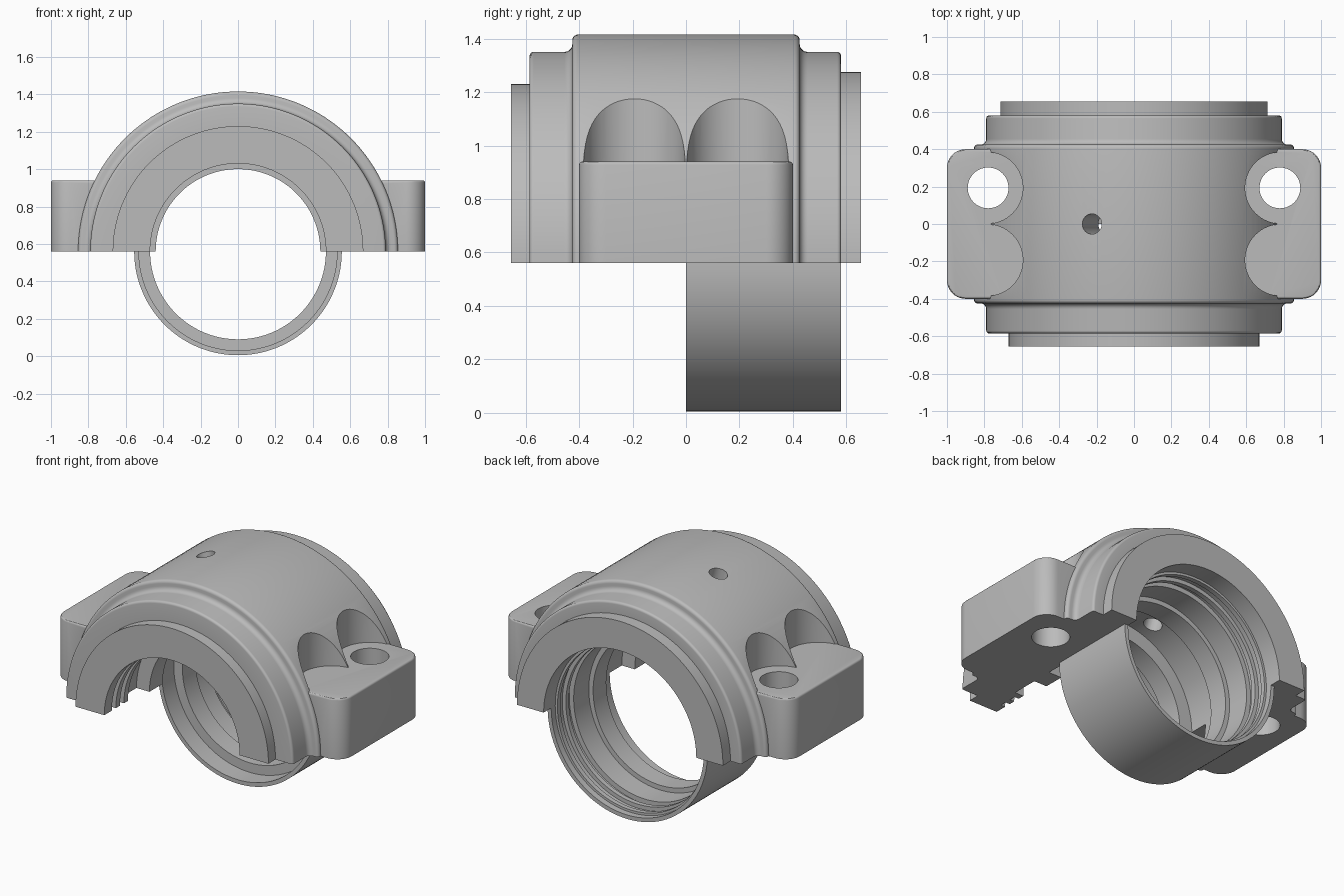
import bpy, bmesh, math
from mathutils import Vector, Matrix

old = bpy.data.objects.get("Cube")
if old:
    bpy.data.objects.remove(old, do_unlink=True)

AXIS_Z = 0.56          # height of the bore axis and of the parting plane
LUG_TOP = 0.94

metal = bpy.data.materials.new("plain grey metal")
metal.use_nodes = True
GREY = (0.5, 0.5, 0.5, 1.0)
metal.diffuse_color = GREY
metal.node_tree.nodes["Principled BSDF"].inputs["Base Color"].default_value = GREY


def finish(bm, name):
    bmesh.ops.recalc_face_normals(bm, faces=bm.faces[:])
    mesh = bpy.data.meshes.new(name)
    bm.to_mesh(mesh)
    bm.free()
    mesh.materials.append(metal)
    ob = bpy.data.objects.new(name, mesh)
    bpy.context.collection.objects.link(ob)
    return ob


def rounded(points, steps=5):
    """Profile points (y, radius[, fillet]) with the fillets turned into arcs."""
    out = []
    for i, p in enumerate(points):
        v = Vector(p[:2])
        if len(p) == 2:
            out.append(v)
            continue
        a = (Vector(points[i - 1][:2]) - v).normalized()
        b = (Vector(points[(i + 1) % len(points)][:2]) - v).normalized()
        f = p[2]
        centre = v + (a + b) * f      # corners are all square
        for k in range(steps + 1):
            t = math.pi / 2 * k / steps
            out.append(centre - b * f * math.cos(t) - a * f * math.sin(t))
    return out


def half_revolve(name, profile, start, segments=72):
    """Sweep a closed (y, radius) profile half a turn about the bore axis."""
    bm = bmesh.new()
    rings = []
    for s in range(segments + 1):
        t = start + math.pi * s / segments
        rings.append([bm.verts.new((r * math.cos(t), y, AXIS_Z + r * math.sin(t)))
                      for y, r in profile])
    n = len(profile)
    for a, b in zip(rings, rings[1:]):
        for i in range(n):
            j = (i + 1) % n
            bm.faces.new((a[i], a[j], b[j], b[i]))
    bm.faces.new(rings[0])
    bm.faces.new(rings[-1])
    return finish(bm, name)


def cylinder(name, centre, radius, depth, direction=(0, 0, 1), segments=64):
    bm = bmesh.new()
    turn = Vector((0, 0, 1)).rotation_difference(Vector(direction)).to_matrix().to_4x4()
    bmesh.ops.create_cone(bm, cap_ends=True, segments=segments, radius1=radius,
                          radius2=radius, depth=depth,
                          matrix=Matrix.Translation(centre) @ turn)
    return finish(bm, name)


def combine(target, tool, operation):
    tool.hide_render = True
    mod = target.modifiers.new(tool.name, "BOOLEAN")
    mod.operation = operation
    mod.solver = "EXACT"
    mod.object = tool
    bpy.context.view_layer.objects.active = target
    bpy.ops.object.modifier_apply(modifier=mod.name)
    bpy.data.objects.remove(tool, do_unlink=True)


def lug(side):
    """Bolt block with rounded outer corners and softened top edges."""
    x0, x1, w = 0.57, 1.0, 0.4
    bm = bmesh.new()
    bmesh.ops.create_cube(bm, size=1, matrix=Matrix.Translation(
        (side * (x0 + x1) / 2, 0, (AXIS_Z + LUG_TOP) / 2))
        @ Matrix.Diagonal((x1 - x0, 2 * w, LUG_TOP - AXIS_Z, 1)))
    corners = [e for e in bm.edges if all(side * v.co.x > 0.9 for v in e.verts)
               and abs(e.verts[0].co.y - e.verts[1].co.y) < 0.01]
    bmesh.ops.bevel(bm, geom=corners, offset=0.1, segments=10, profile=0.5,
                    affect="EDGES")
    rim = [e for e in bm.edges if all(v.co.z > LUG_TOP - 0.001 for v in e.verts)
           and any(side * v.co.x > 0.6 for v in e.verts)]
    bmesh.ops.bevel(bm, geom=rim, offset=0.012, segments=3, profile=0.5,
                    affect="EDGES")
    return finish(bm, "lug")


# Bearing cap: stepped outside, bore with seal teeth and retaining flanges
outside = [(-0.655, 0.67), (-0.585, 0.67), (-0.585, 0.79, 0.015),
           (-0.425, 0.79, 0.03), (-0.425, 0.855, 0.02), (0.425, 0.855, 0.02),
           (0.425, 0.79, 0.03), (0.58, 0.79, 0.015), (0.58, 0.715), (0.655, 0.715)]
rear_bore = [(0.58, 0.53), (0.54, 0.53), (0.54, 0.515), (0.51, 0.515),
             (0.51, 0.53), (0.47, 0.53), (0.47, 0.505), (0.44, 0.505),
             (0.44, 0.53), (0.40, 0.53), (0.40, 0.50), (0.25, 0.50),
             (0.25, 0.47), (0.12, 0.47), (0.12, 0.53)]
front_bore = [(-0.12, 0.53), (-0.12, 0.44), (-0.25, 0.44), (-0.25, 0.53),
              (-0.42, 0.53), (-0.42, 0.47), (-0.46, 0.47), (-0.46, 0.50),
              (-0.50, 0.50), (-0.50, 0.47), (-0.54, 0.47), (-0.54, 0.50),
              (-0.58, 0.50), (-0.58, 0.47), (-0.655, 0.47)]
cap = half_revolve("bearing_cap",
                   rounded(outside + [(0.655, 0.53)] + rear_bore[1:] + front_bore), 0)

# Spot-face scallops above the bolt seats
for side in (-1, 1):
    for y in (-0.193, 0.193):
        combine(cap, cylinder("scallop", (side * 0.785, y, LUG_TOP - 0.003 + 0.5),
                              0.191, 1.0), "DIFFERENCE")

# Bolt lugs, each with one drilled hole towards the back
for side in (-1, 1):
    combine(cap, lug(side), "UNION")
    combine(cap, cylinder("bolt_hole", (side * 0.78, 0.193, 0.75), 0.109, 0.8),
            "DIFFERENCE")

# Radial oil hole through the crown
radial = Vector((-0.225, 0, 0.825)).normalized()
combine(cap, cylinder("oil_hole", Vector((0, 0, AXIS_Z)) + radial * 0.7,
                      0.054, 0.6, radial, 32), "DIFFERENCE")

# Thin lower shell, continuing the rear half of the bore
shell = half_revolve("lower_shell",
                     [(0, 0.555), (0.58, 0.555)] + rear_bore + [(0, 0.53)], math.pi)

for ob in (cap, shell):
    bpy.ops.object.select_all(action="DESELECT")
    ob.select_set(True)
    bpy.context.view_layer.objects.active = ob
    bpy.ops.object.shade_smooth_by_angle(angle=math.radians(30))
